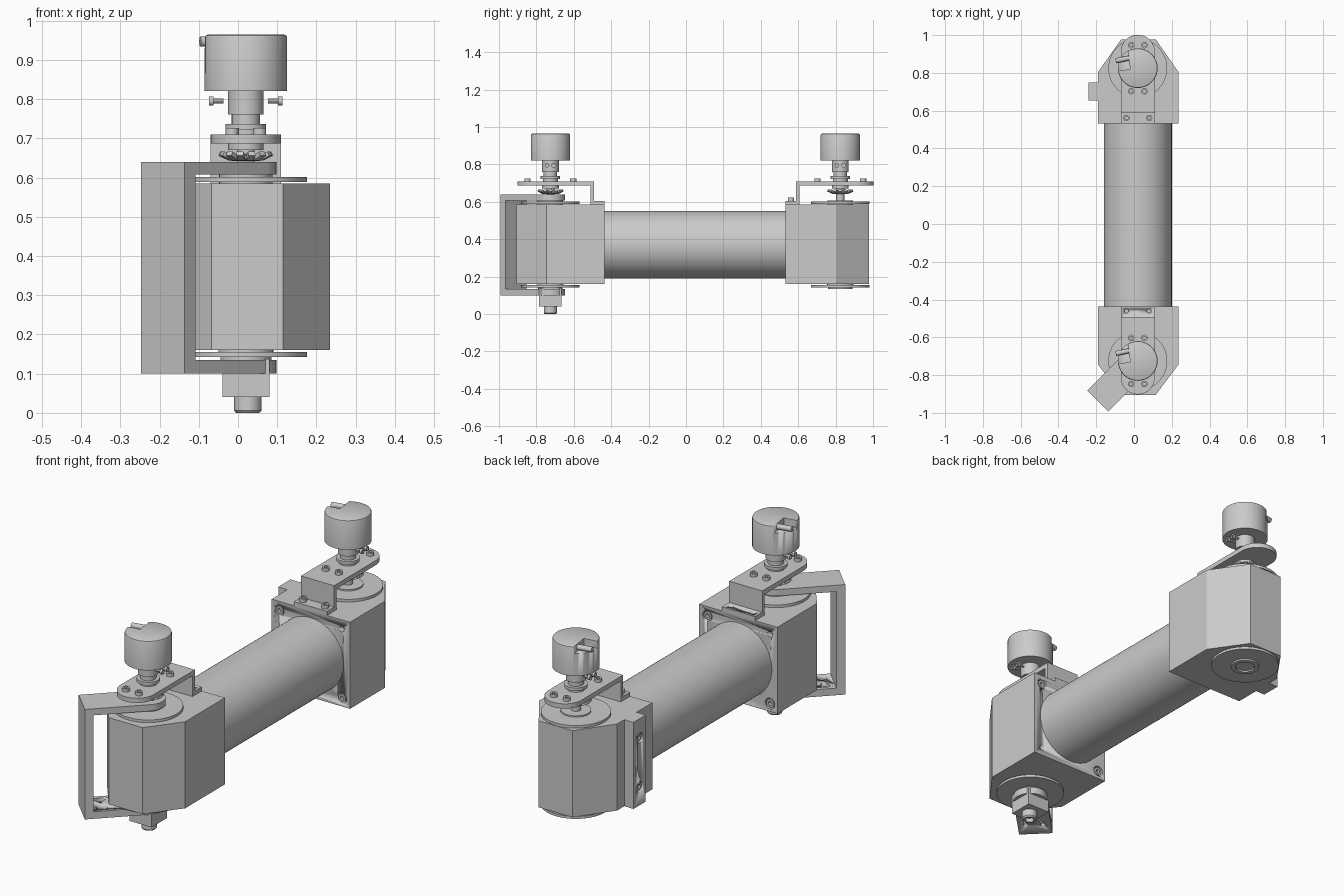
import bpy, bmesh
from math import sin, cos, pi, radians
from mathutils import Vector, Matrix

if "Cube" in bpy.data.objects:
    bpy.data.objects.remove(bpy.data.objects["Cube"])

CX = 0.02            # axis line of the arm
UP = (0, 0, 1)


def finish(name, bm, matrix=None):
    bmesh.ops.recalc_face_normals(bm, faces=bm.faces)
    if matrix:
        bm.transform(matrix)
    me = bpy.data.meshes.new(name)
    bm.to_mesh(me)
    bm.free()
    me.polygons.foreach_set("use_smooth", [True] * len(me.polygons))
    me.set_sharp_from_angle(angle=radians(30))
    ob = bpy.data.objects.new(name, me)
    bpy.context.collection.objects.link(ob)
    return ob


def prism(name, pts, z0, z1, matrix=None):
    """Extrude a flat outline from z0 to z1."""
    bm = bmesh.new()
    lo = [bm.verts.new((x, y, z0)) for x, y in pts]
    hi = [bm.verts.new((x, y, z1)) for x, y in pts]
    bm.faces.new(lo[::-1])
    bm.faces.new(hi)
    for i in range(len(pts)):
        j = (i + 1) % len(pts)
        bm.faces.new((lo[i], lo[j], hi[j], hi[i]))
    return finish(name, bm, matrix)


def box(name, x0, x1, y0, y1, z0, z1, matrix=None):
    return prism(name, [(x0, y0), (x1, y0), (x1, y1), (x0, y1)], z0, z1, matrix)


def lathe(name, profile, loc, axis=UP, n=48):
    """Spin (radius, height) points about an axis, capping both ends."""
    bm = bmesh.new()
    rings = [[bm.verts.new((r * cos(2 * pi * i / n), r * sin(2 * pi * i / n), z))
              for i in range(n)] for r, z in profile]
    for a, b in zip(rings, rings[1:]):
        for i in range(n):
            j = (i + 1) % n
            bm.faces.new((a[i], a[j], b[j], b[i]))
    bm.faces.new(rings[0][::-1])
    bm.faces.new(rings[-1])
    rot = Vector(axis).to_track_quat('Z', 'Y').to_matrix().to_4x4()
    return finish(name, bm, Matrix.Translation(loc) @ rot)


def cyl(name, r, length, loc, axis=UP, n=48):
    return lathe(name, [(r, 0), (r, length)], loc, axis, n)


def bolt(name, r, h, loc, axis=UP):
    lathe(name, [(r, 0), (r, h), (r * .5, h), (r * .5, h * .4)], loc, axis, 18)


def cut(ob, cutter):
    cutter.hide_render = True
    cutter.hide_viewport = True
    m = ob.modifiers.new("cut", 'BOOLEAN')
    m.operation = 'DIFFERENCE'
    m.solver = 'EXACT'
    m.object = cutter


def round_end(length_from, hw, end, n=20):
    """Outline: square at y=length_from, round about y=end."""
    s = 1 if end > length_from else -1
    return [(-hw, length_from), (hw, length_from)] + [
        (hw * cos(pi * i / n), end + s * hw * sin(pi * i / n)) for i in range(n + 1)]


# Main tube
cyl("main_tube", 0.18, 1.0, (CX, -0.45, 0.37), (0, 1, 0), 96)


def joint(tag, jy, s, inner, shoulder, tip):
    """One end of the arm; s is the outward y direction."""
    # Chamfered housing
    housing = prism(tag + "_housing", [(-0.19, inner), (0.235, inner), (0.235, shoulder),
                                       (0.115, tip), (-0.068, tip), (-0.19, shoulder)],
                    0.16, 0.585)
    # Corner bolts and holes around the tube
    for sx in (-1, 1):
        for sz in (-1, 1):
            p = (CX + sx * 0.17, inner, 0.37 + sz * 0.17)
            big = sx * sz * s < 0
            cut(housing, cyl(tag + "_corner_hole_cutter", 0.026 if big else 0.014, 0.05,
                             (p[0], inner - 0.025, p[2]), (0, 1, 0), 24))
            if big:
                bolt(tag + "_corner_bolt", 0.02, 0.025, (p[0], inner + s * 0.027, p[2]), (0, -s, 0))
    # Bearing discs and hubs
    cyl(tag + "_top_disc", 0.156, 0.013, (CX, jy, 0.588), n=64)
    cyl(tag + "_top_disc_hub", 0.068, 0.024, (CX, jy, 0.584))
    cyl(tag + "_bottom_disc", 0.156, 0.012, (CX, jy, 0.143), n=64)
    cyl(tag + "_bottom_disc_hub", 0.07, 0.012, (CX, jy, 0.15))
    lathe(tag + "_bottom_ring", [(0.065, 0.15), (0.065, 0.135), (0.045, 0.135),
                                 (0.045, 0.147)], (CX, jy, 0))
    # Stepped bracket: foot, riser and round-ended plate
    w = 0.09
    riser = inner + s * 0.055
    shift = Matrix.Translation((CX, 0, 0))
    foot = box(tag + "_bracket_foot", -w, w, inner, riser + s * .018, 0.585, 0.605, shift)
    box(tag + "_bracket_riser", -w, w, riser, riser + s * 0.018, 0.6, 0.69, shift)
    prism(tag + "_bracket_plate", round_end(riser, w, jy + s * 0.087), 0.687, 0.71, shift)
    for sx in (-1, 1):
        for dy in (-0.122, 0.122):
            bolt(tag + "_plate_bolt", 0.017, 0.016, (CX + sx * 0.035, jy + dy, 0.71))
        if s > 0:
            bolt(tag + "_foot_bolt", 0.017, 0.018, (CX + sx * 0.06, inner + 0.028, 0.605))
        else:
            cut(foot, cyl(tag + "_foot_hole_cutter", 0.011, 0.05,
                          (CX + sx * 0.06, inner - 0.024, 0.59), n=20))
    # Shaft, toothed washer, collars and coupling neck
    cyl(tag + "_shaft", 0.022, 0.24, (CX, jy, 0.59), n=32)
    lathe(tag + "_lock_washer", [(0.034, 0.642), (0.05, 0.648), (0.05, 0.656), (0.034, 0.66)],
          (CX, jy, 0))
    for i in range(14):
        m = (Matrix.Translation((CX, jy, 0.655)) @ Matrix.Rotation(2 * pi * i / 14, 4, 'Z')
             @ Matrix.Translation((0.055, 0, 0)) @ Matrix.Rotation(radians(-25), 4, 'Y'))
        box(tag + "_washer_tooth", -0.015, 0.014, -0.009, 0.009, -0.006, 0.006, m)
    cyl(tag + "_bearing", 0.045, 0.02, (CX, jy, 0.67))
    lathe(tag + "_collar", [(0.04, 0.71), (0.04, 0.722), (0.052, 0.722), (0.052, 0.737),
                            (0.036, 0.737), (0.036, 0.76)], (CX, jy, 0))
    neck = cyl(tag + "_neck", 0.045, 0.064, (CX, jy, 0.76))
    # Loose set screws either side of the neck
    for sx in (-1, 1):
        for dy in (-0.018, 0.018):
            cyl(tag + "_set_screw_shank", 0.006, 0.026, (CX + sx * 0.057, jy + dy, 0.795),
                (sx, 0, 0), 12)
            bolt(tag + "_set_screw_head", 0.012, 0.012, (CX + sx * 0.082, jy + dy, 0.795),
                 (sx, 0, 0))
    # Encoder can with cable notch and cable stub
    can = lathe(tag + "_encoder_can", [(0.105, 0.82), (0.105, 0.957), (0.103, 0.962),
                                       (0.097, 0.965)], (CX, jy, 0), n=64)
    turn = Matrix.Translation((CX, jy, 0)) @ Matrix.Rotation(radians(10), 4, 'Z')
    cut(can, box(tag + "_notch_cutter", -0.2, -0.04, 0.0, 0.12, 0.93, 1.0,
                 Matrix.Translation((CX, jy, 0)) @ Matrix.Rotation(radians(8), 4, 'Z')))
    cyl(tag + "_cable", 0.013, 0.085, (CX - 0.033, jy + 0.056, 0.947), (-1, -0.2, 0), 20)


joint("front", -0.725, -1, -0.437, -0.745, -0.905)
joint("rear", 0.825, 1, 0.533, 0.805, 0.978)

# Side mounting rail on the rear housing
rail = box("side_rail", -0.24, -0.185, 0.655, 0.75, 0.16, 0.585)
for z in (0.25, 0.49):
    cut(rail, cyl("rail_hole_cutter", 0.024, 0.04, (-0.26, 0.7, z), (1, 0, 0), 24))
    bolt("rail_bolt", 0.019, 0.015, (-0.22, 0.7, z), (-1, 0, 0))

# Swinging fork on the front joint, turned 45 degrees; local +y points outward
fork = Matrix.Translation((CX, -0.725, 0)) @ Matrix.Rotation(radians(135), 4, 'Z')
hw = 0.078
outline = round_end(0.30, hw, 0.0)
prism("fork_top_arm", outline, 0.608, 0.64, fork)
low = prism("fork_bottom_arm", outline, 0.10, 0.135, fork)
box("fork_wall", -hw, hw, 0.26, 0.30, 0.12, 0.62, fork)
for sx in (-1, 1):
    p = fork @ Vector((sx * 0.04, 0.215, 0))
    cut(low, lathe("fork_hole_cutter", [(0.011, 0.08), (0.011, 0.118), (0.022, 0.118),
                                        (0.022, 0.16)], (p.x, p.y, 0), n=24))

# Lower stop block and end screw under the fork
box("stop_block", CX - 0.06, CX + 0.06, -0.785, -0.665, 0.04, 0.102)
box("stop_block_lip", CX + 0.048, CX + 0.06, -0.785, -0.665, 0.10, 0.138)
cyl("lower_pin", 0.04, 0.05, (CX, -0.725, 0.095))
lathe("end_screw", [(0.035, 0.045), (0.035, 0.006), (0.03, 0.0), (0.02, 0.0), (0.02, 0.02)],
      (CX + 0.005, -0.725, 0), n=32)
